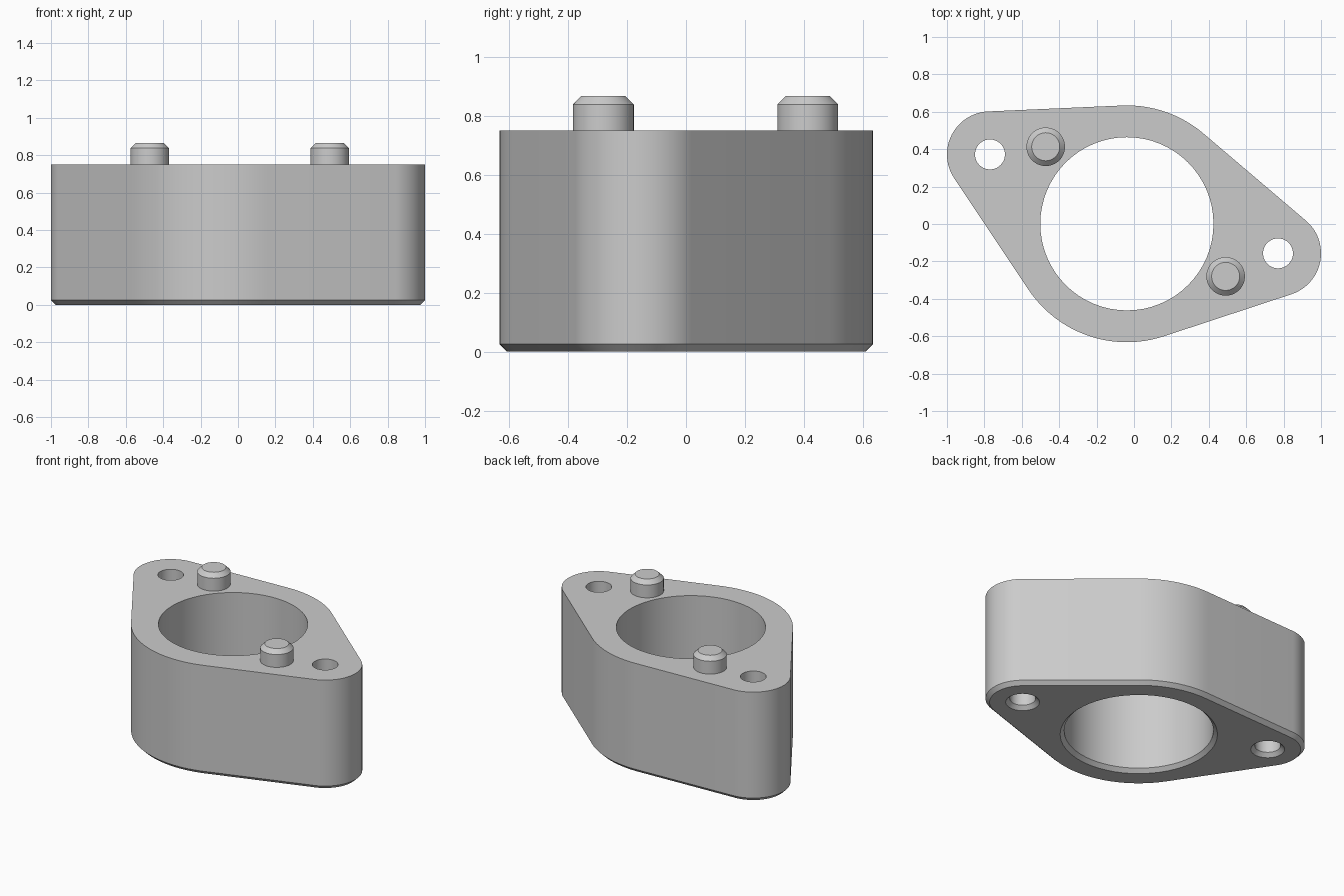
import bpy, bmesh, math
from mathutils import Vector

cube = bpy.data.objects.get("Cube")
if cube:
    bpy.data.objects.remove(cube, do_unlink=True)

steel = bpy.data.materials.new("light_grey_metal")
steel.use_nodes = True
grey = (0.6, 0.6, 0.6, 1)
steel.diffuse_color = grey
steel.node_tree.nodes["Principled BSDF"].inputs["Base Color"].default_value = grey

HEIGHT, CHAMFER = 0.75, 0.025
BORE = Vector((-0.038, 0.001))
LEFT_LUG, RIGHT_LUG = Vector((0.77, -0.157)), Vector((-0.77, 0.372))
# Outline discs, counterclockwise: centre, radius
DISCS = [(BORE, 0.633), (LEFT_LUG, 0.23), (BORE, 0.633), (RIGHT_LUG, 0.23)]


def circle(centre, radius, steps=64):
    return [centre + radius * Vector((math.cos(a), math.sin(a)))
            for a in (math.tau * i / steps for i in range(steps))]


def flange_outline(inset, steps=24):
    """Arcs of the discs joined by their common outer tangents."""
    normals = []
    for i, (c, r) in enumerate(DISCS):
        c2, r2 = DISCS[(i + 1) % len(DISCS)]
        d = c2 - c
        normals.append(math.atan2(d.y, d.x) - math.acos((r - r2) / d.length))
    points = []
    for i, (c, r) in enumerate(DISCS):
        start = normals[i - 1]
        sweep = (normals[i] - start) % math.tau
        for k in range(steps + 1):
            a = start + sweep * k / steps
            points.append(c + (r - inset) * Vector((math.cos(a), math.sin(a))))
    return points


def add_wall(bm, layers):
    """Skin a stack of (points, z) loops; return bottom and top edges."""
    rings = [[bm.verts.new((p.x, p.y, z)) for p in pts] for pts, z in layers]
    n = len(rings[0])
    for low, high in zip(rings, rings[1:]):
        for i in range(n):
            j = (i + 1) % n
            bm.faces.new((low[i], low[j], high[j], high[i]))
    return [[bm.edges.get((ring[i], ring[(i + 1) % n])) for i in range(n)]
            for ring in (rings[0], rings[-1])]


def finish(bm, name):
    bmesh.ops.recalc_face_normals(bm, faces=bm.faces[:])
    mesh = bpy.data.meshes.new(name)
    bm.to_mesh(mesh)
    bm.free()
    mesh.materials.append(steel)
    obj = bpy.data.objects.new(name, mesh)
    bpy.context.collection.objects.link(obj)
    bpy.ops.object.select_all(action='DESELECT')
    obj.select_set(True)
    bpy.context.view_layer.objects.active = obj
    bpy.ops.object.shade_smooth_by_angle(angle=math.radians(30))


# Flange body: chamfered outer wall, bore and two bolt holes
bm = bmesh.new()
walls = [add_wall(bm, [(flange_outline(CHAMFER), 0), (flange_outline(0), CHAMFER),
                       (flange_outline(0), HEIGHT)])]
for centre, radius in ((BORE, 0.463), (LEFT_LUG, 0.08), (RIGHT_LUG, 0.08)):
    hole = circle(centre, radius)
    walls.append(add_wall(bm, [(circle(centre, radius + CHAMFER), 0),
                               (hole, CHAMFER), (hole, HEIGHT)]))
for side, direction in ((0, -1), (1, 1)):
    rim = [edge for wall in walls for edge in wall[side]]
    bmesh.ops.triangle_fill(bm, edges=rim, use_beauty=True, normal=(0, 0, direction))
finish(bm, "flange_body")

# Locating pins with chamfered tips
for name, centre in (("left_pin", Vector((0.49, -0.28))),
                     ("right_pin", Vector((-0.472, 0.413)))):
    bm = bmesh.new()
    shaft, tip = circle(centre, 0.103), circle(centre, 0.075)
    bottom, top = add_wall(bm, [(shaft, HEIGHT - 0.02), (shaft, 0.838), (tip, 0.866)])
    for rim in (bottom, top):
        bmesh.ops.edgeloop_fill(bm, edges=rim)
    finish(bm, name)
